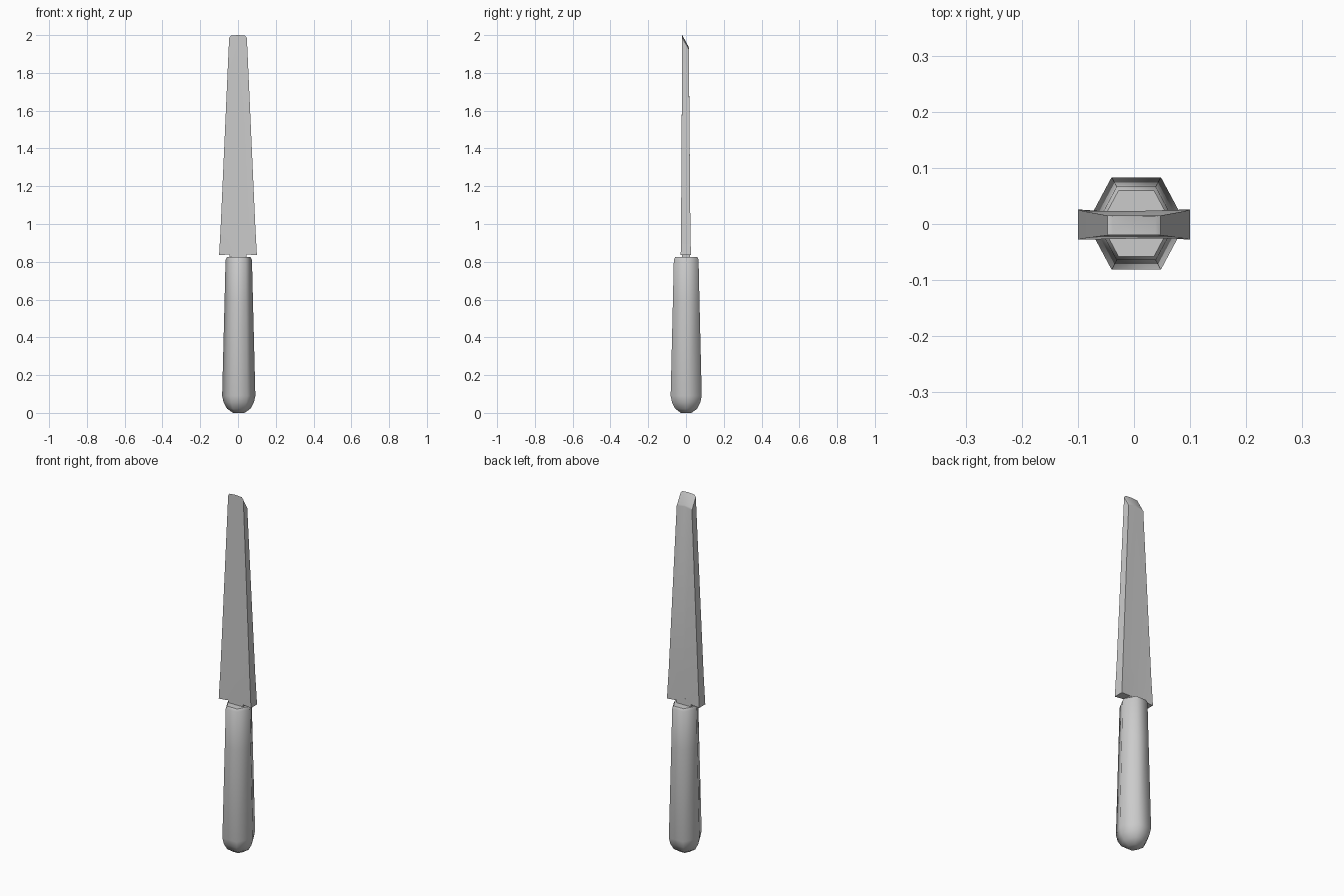
import bpy, bmesh, math

cube = bpy.data.objects.get("Cube")
if cube:
    bpy.data.objects.remove(cube)

steel = bpy.data.materials.new("plain_grey")
steel.use_nodes = True
grey = (0.6, 0.6, 0.6, 1)
steel.diffuse_color = grey
steel.node_tree.nodes["Principled BSDF"].inputs["Base Color"].default_value = grey


def loft(name, rings, angle):
    """Skin a stack of equal-length rings and cap both ends."""
    bm = bmesh.new()
    loops = [[bm.verts.new(p) for p in ring] for ring in rings]
    n = len(loops[0])
    for a, b in zip(loops, loops[1:]):
        for i in range(n):
            j = (i + 1) % n
            bm.faces.new((a[i], a[j], b[j], b[i]))
    bm.faces.new(loops[0][::-1])
    bm.faces.new(loops[-1])
    bmesh.ops.recalc_face_normals(bm, faces=bm.faces)
    mesh = bpy.data.meshes.new(name)
    bm.to_mesh(mesh)
    bm.free()
    mesh.materials.append(steel)
    obj = bpy.data.objects.new(name, mesh)
    bpy.context.collection.objects.link(obj)
    bpy.ops.object.select_all(action='DESELECT')
    obj.select_set(True)
    bpy.context.view_layer.objects.active = obj
    bpy.ops.object.shade_smooth_by_angle(angle=math.radians(angle))
    return obj


def hexagon(r, z):
    return [(0.004 + r * math.cos(k * math.pi / 3),
             0.001 + 1.08 * r * math.sin(k * math.pi / 3), z) for k in range(6)]


def slab(half, front, back, z_front, z_back, pinch=0.0, rise=0.0):
    """Six-point blade section; the middle may be thinner and higher."""
    edge = [(-half, front, z_front), (0, front + pinch, z_front + rise),
            (half, front, z_front)]
    rear = [(half, back, z_back), (0, back - pinch, z_back + rise),
            (-half, back, z_back)]
    return edge + rear


# Six-sided tapered handle with rounded butt
profile = [(0.03, 0), (0.062, 0.022), (0.08, 0.055), (0.088, 0.09),
           (0.075, 0.6), (0.07, 0.81), (0.063, 0.824)]
loft("handle", [hexagon(r, z) for r, z in profile], 62)

# Short neck between handle and blade
loft("neck", [slab(0.045, -0.02, 0.02, z, z) for z in (0.8, 0.86)], 30)

# Tapered blade with hollowed heel and slanted tip
loft("blade", [
    slab(0.1, -0.028, 0.026, 0.835, 0.835, 0.007, 0.007),
    slab(0.091, -0.026, 0.023, 1.0, 1.0),
    slab(0.047, -0.02, 0.015, 1.985, 1.925, 0, 0.009),
    slab(0.038, -0.02, 0.013, 1.997, 1.937, 0, 0.003),
], 30)
